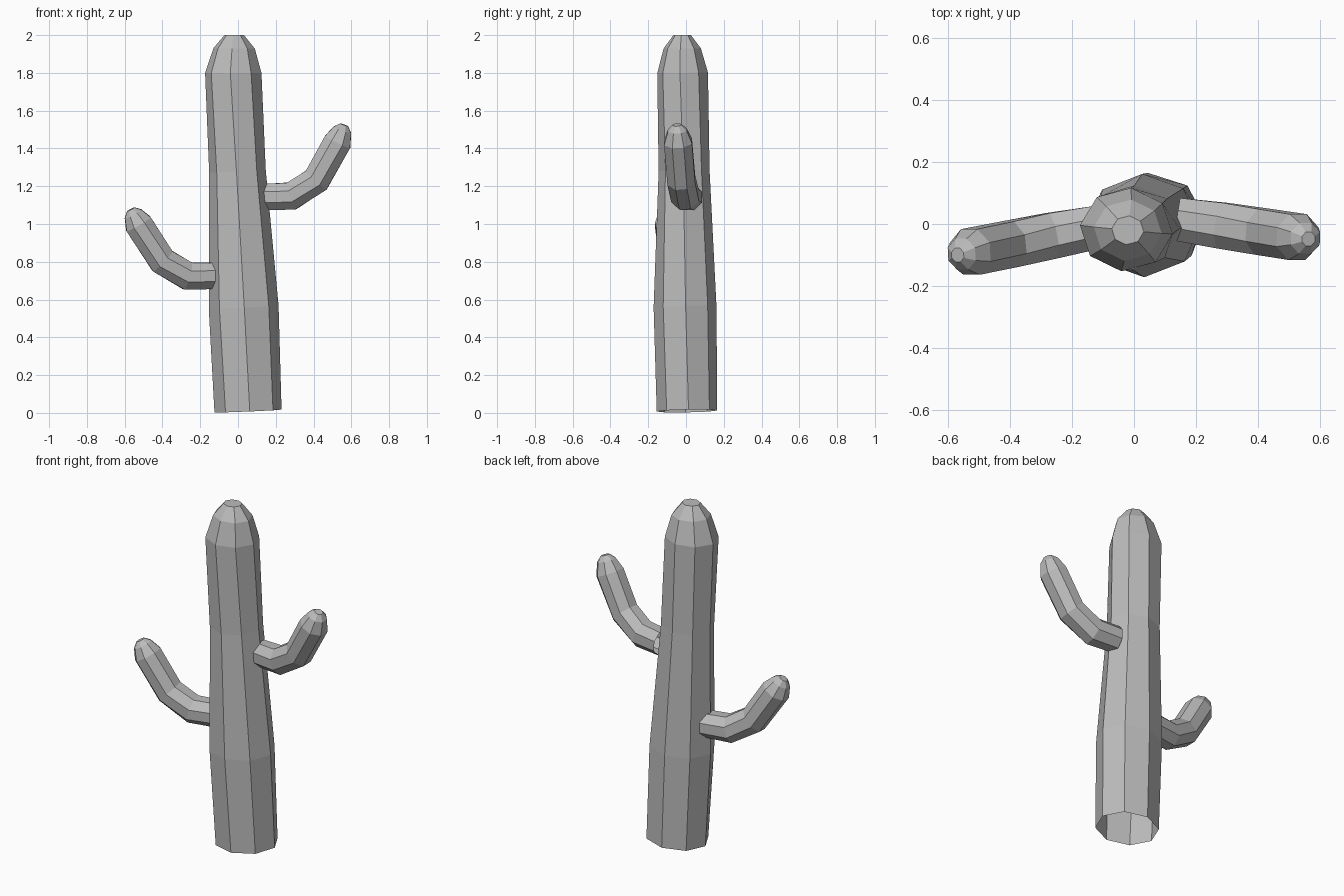
import bpy, bmesh, math
from mathutils import Vector

cube = bpy.data.objects.get("Cube")
if cube:
    bpy.data.objects.remove(cube, do_unlink=True)

grey = bpy.data.materials.new("plain grey")
grey.use_nodes = True
COLOUR = (0.5, 0.5, 0.5, 1)
grey.diffuse_color = COLOUR
grey.node_tree.nodes["Principled BSDF"].inputs["Base Color"].default_value = COLOUR


def stem(name, rings, side, depth=1.0, sides=8):
    """Faceted tube through rings (x, y, z, radius, turn), open at the base and capped at the tip."""
    bm = bmesh.new()
    centres = [Vector(r[:3]) for r in rings]
    steps = [(b - a).normalized() for a, b in zip(centres, centres[1:])]
    loops = []
    for i, (centre, ring) in enumerate(zip(centres, rings)):
        axis = (steps[max(i - 1, 0)] + steps[min(i, len(steps) - 1)]).normalized()
        v = axis.cross(side).normalized()
        u = v.cross(axis)
        radius, turn = ring[3], math.radians(ring[4])
        loop = []
        for k in range(sides):
            a = turn + math.tau * k / sides
            loop.append(bm.verts.new(centre + radius * (u * math.cos(a) + v * depth * math.sin(a))))
        loops.append(loop)
    for low, high in zip(loops, loops[1:]):
        for k in range(sides):
            n = (k + 1) % sides
            bm.faces.new((low[k], low[n], high[n], high[k]))
    bm.faces.new(loops[-1])
    mesh = bpy.data.meshes.new(name)
    bm.to_mesh(mesh)
    bm.free()
    mesh.materials.append(grey)
    obj = bpy.data.objects.new(name, mesh)
    bpy.context.collection.objects.link(obj)
    return obj


# Leaning trunk, slightly twisted, with a blunt domed top
stem("trunk", [
    (0.053, 0.005, 0.01, 0.178, 3),
    (0.03, -0.005, 0.56, 0.185, 1),
    (-0.003, -0.01, 1.28, 0.15, -2),
    (-0.025, -0.018, 1.8, 0.15, -6),
    (-0.02, -0.02, 1.93, 0.11, -6),
    (-0.02, -0.02, 2.0, 0.052, -6),
], Vector((1, 0, 0)), depth=0.9)


def arm(name, path, radii=(0.075, 0.08, 0.08, 0.08, 0.054, 0.024)):
    """Bent branch that rises to a rounded tip."""
    stem(name, [(*p, r, 22.5) for p, r in zip(path, radii)], Vector((0, 1, 0)))


arm("left_arm", [
    (0.14, 0.015, 1.143), (0.283, -0.005, 1.148), (0.415, -0.025, 1.233),
    (0.527, -0.042, 1.434), (0.552, -0.046, 1.497), (0.562, -0.048, 1.525)])
arm("right_arm", [
    (-0.115, -0.01, 0.725), (-0.267, -0.038, 0.725), (-0.4, -0.065, 0.804),
    (-0.527, -0.09, 1.0), (-0.555, -0.097, 1.053), (-0.568, -0.1, 1.077)])
